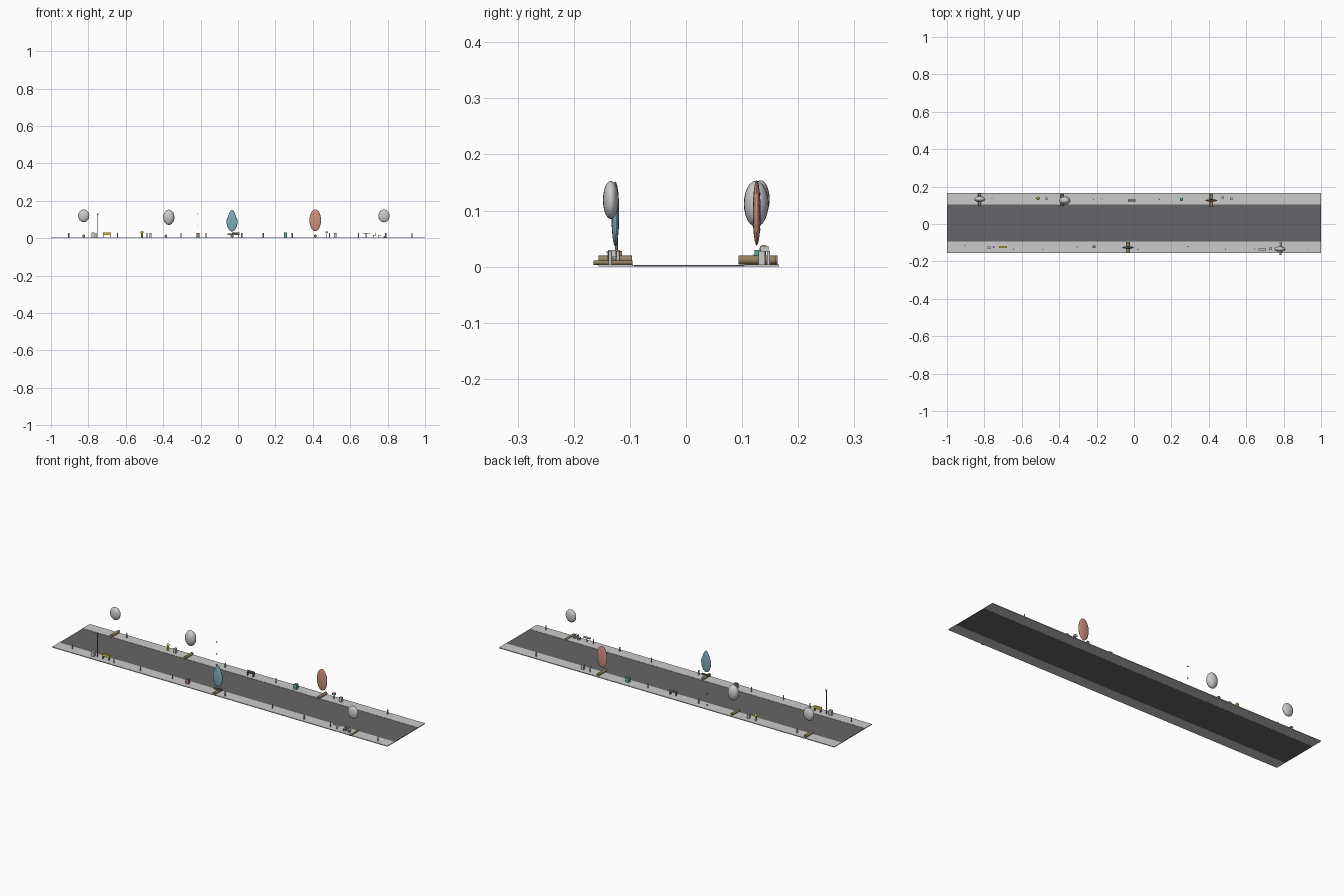
import bpy, math

mats = {}
COLORS = {
    "brown": (0.30, 0.22, 0.12), "teal": (0.22, 0.42, 0.50), "red": (0.62, 0.28, 0.21),
    "yellow": (0.72, 0.62, 0.05), "green": (0.10, 0.42, 0.28), "rust": (0.38, 0.20, 0.15),
    "dark": (0.16, 0.16, 0.17), "road": (0.13, 0.13, 0.135), "white": (0.8, 0.8, 0.8),
}


def finish(ob, name, color=None, smooth=False):
    ob.name = name
    if color:
        if color not in mats:
            mats[color] = bpy.data.materials.new(color)
            mats[color].diffuse_color = (*COLORS[color], 1)
        ob.data.materials.append(mats[color])
    if smooth:
        bpy.ops.object.shade_smooth_by_angle(angle=math.radians(40))
    return ob


def box(name, x, y, z0, z1, sx, sy, color=None):
    bpy.ops.mesh.primitive_cube_add(size=1, location=(x, y, (z0 + z1) / 2))
    ob = bpy.context.object
    ob.scale = (sx, sy, z1 - z0)
    return finish(ob, name, color)


def post(name, x, y, z0, z1, r, color=None, sides=10):
    bpy.ops.mesh.primitive_cylinder_add(vertices=sides, radius=r, depth=z1 - z0,
                                        location=(x, y, (z0 + z1) / 2))
    return finish(bpy.context.object, name, color, True)


def ball(name, x, y, z, rx, ry, rz, color=None):
    bpy.ops.mesh.primitive_uv_sphere_add(segments=20, ring_count=12, radius=1, location=(x, y, z))
    ob = bpy.context.object
    ob.scale = (rx, ry, rz)
    return finish(ob, name, color, True)


def trunk(x, y0, y1, z, r, rz):
    # trunks lie across the pavement
    bpy.ops.mesh.primitive_cylinder_add(vertices=12, radius=1, depth=1,
                                        location=(x, (y0 + y1) / 2, z),
                                        rotation=(math.pi / 2, 0, 0))
    ob = bpy.context.object
    ob.scale = (r, rz, y1 - y0)
    finish(ob, "tree_trunk", "brown", True)


G = 0.004
# street surface
box("road", 0, 0.005, 0, 0.003, 2, 0.198, "road")
for y in (-0.125, 0.135):
    box("pavement", 0, y, 0, G, 2, 0.061)

# tree crowns
ball("round_crown", -0.825, 0.133, 0.12, 0.030, 0.016, 0.034)
ball("round_crown", -0.370, 0.125, 0.112, 0.030, 0.022, 0.041)
ball("round_crown", 0.780, -0.134, 0.119, 0.030, 0.014, 0.034)
ball("flat_crown", 0.413, 0.126, 0.096, 0.031, 0.007, 0.058, "red")
pear = ball("pear_crown", -0.032, -0.126, 0.094, 0.030, 0.007, 0.058, "teal")
for v in pear.data.vertices:
    k = 1 - 0.42 * max(0, v.co.z) ** 0.7
    v.co.x *= k

# fallen trunks
trunk(-0.825, 0.100, 0.163, 0.012, 0.008, 0.008)
trunk(-0.385, 0.097, 0.160, 0.012, 0.007, 0.008)
trunk(0.413, 0.094, 0.160, 0.012, 0.008, 0.008)
trunk(0.783, -0.165, -0.095, 0.007, 0.006, 0.004)
trunk(-0.032, -0.156, -0.096, 0.012, 0.008, 0.008)
# side boughs crossing under the flat crowns
box("cross_bough", -0.032, -0.124, 0.018, 0.026, 0.05, 0.007, "dark")

# bollards
for x, y in [(-0.905, -0.117), (-0.76, 0.138), (-0.645, -0.135), (-0.487, -0.136),
             (-0.305, -0.123), (-0.17, 0.134), (0.02, -0.137), (0.135, 0.130),
             (0.29, -0.121), (0.49, -0.135), (0.645, -0.133), (0.79, 0.147),
             (0.93, -0.135)]:
    post("bollard", x, y, G, 0.028, 0.003)

# boxes and cabinets
box("cabinet", -0.775, -0.127, G, 0.030, 0.018, 0.015)
box("kiosk", -0.468, 0.135, G, 0.028, 0.012, 0.013)
box("green_bin", 0.255, 0.130, G, 0.030, 0.016, 0.016, "green")
box("rust_bin", -0.215, -0.121, G, 0.028, 0.016, 0.014, "rust")
box("cabinet", 0.52, 0.135, G, 0.028, 0.013, 0.012)
box("meter_head", 0.475, 0.140, 0.027, 0.037, 0.015, 0.014)
post("meter_post", 0.475, 0.140, G, 0.028, 0.002)

# yellow fixtures
post("hydrant_body", -0.513, 0.138, G, 0.030, 0.005, "yellow")
ball("hydrant_cap", -0.513, 0.138, 0.032, 0.008, 0.007, 0.007, "yellow")


def bench(x, y, w, d, color):
    box("bench_seat", x, y, 0.018, 0.022, w, d, color)
    box("bench_back", x, y + d / 2 - 0.001, 0.020, 0.030, w, 0.002, color)
    for s in (-1, 1):
        box("bench_leg", x + s * w * 0.4, y, G, 0.018, 0.003, d, color)


bench(-0.012, 0.125, 0.042, 0.010, "dark")
box("yellow_barrier", -0.70, -0.123, 0.018, 0.030, 0.044, 0.010, "yellow")
for s in (-1, 1):
    box("barrier_leg", -0.70 + s * 0.018, -0.123, G, 0.018, 0.003, 0.010, "dark")

# cafe table with two chairs
box("table_top", 0.685, -0.136, 0.024, 0.028, 0.040, 0.012, "white")
post("table_leg", 0.685, -0.136, G, 0.024, 0.003)
for x, s in ((0.73, 1), (0.757, -1)):
    box("chair_seat", x, -0.132, 0.015, 0.018, 0.014, 0.014)
    box("chair_back", x + s * 0.006, -0.132, 0.018, 0.030, 0.002, 0.014)
    for dx in (-0.005, 0.005):
        for dy in (-0.005, 0.005):
            box("chair_leg", x + dx, -0.132 + dy, G, 0.015, 0.002, 0.002)

# lamp post and the small floating lamp pieces
post("lamp_post", -0.75, -0.124, G, 0.130, 0.0025, "dark")
post("lamp_head", -0.75, -0.124, 0.126, 0.133, 0.004, "dark")
for z in (0.006, 0.066, 0.130):
    box("lamp_piece", -0.218, 0.130, z - 0.002, z + 0.002, 0.005, 0.005, "dark")
